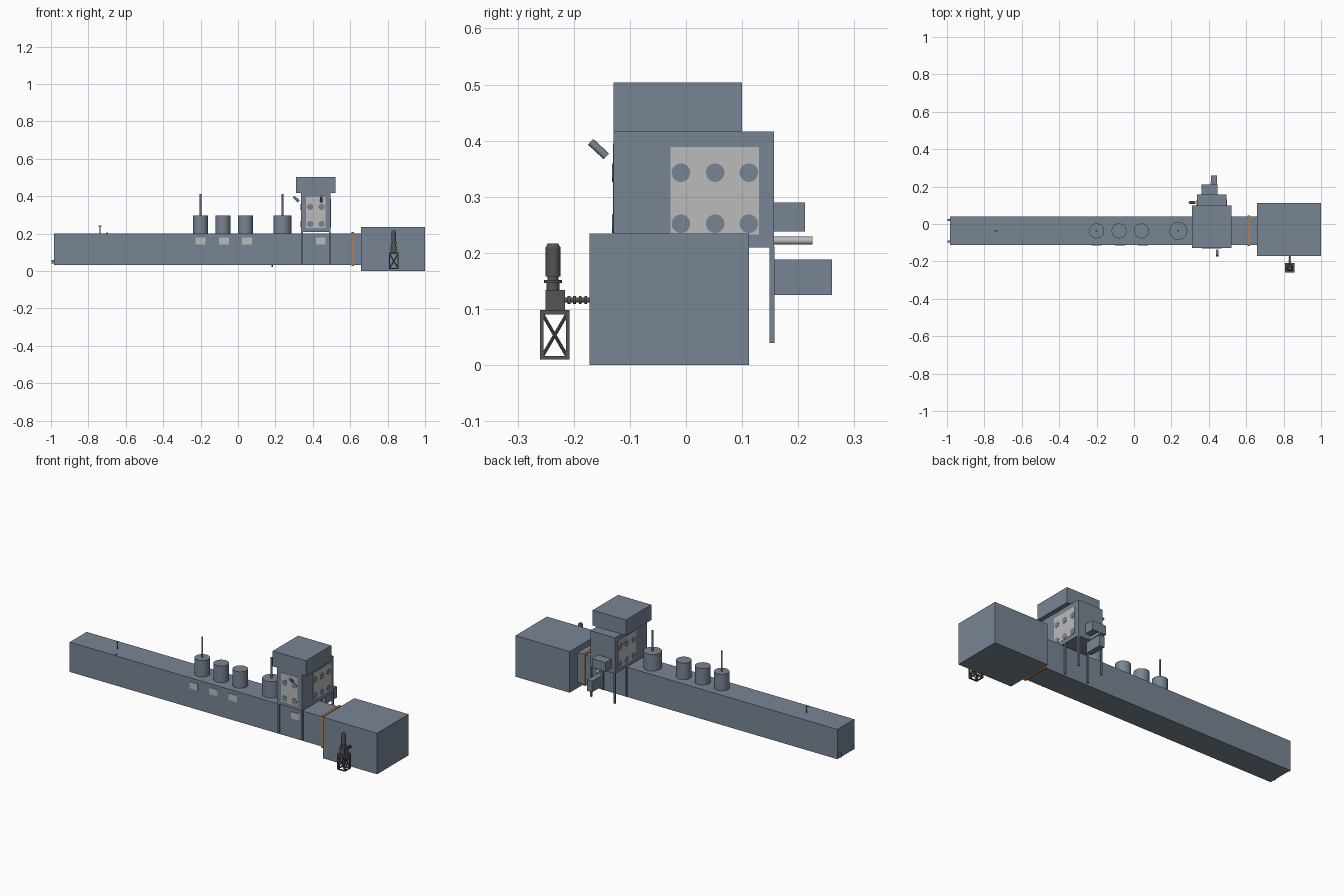
import bpy, math
from mathutils import Vector

if "Cube" in bpy.data.objects:
    bpy.data.objects.remove(bpy.data.objects["Cube"])


def material(name, r, g, b):
    m = bpy.data.materials.new(name)
    m.diffuse_color = (r, g, b, 1)
    m.use_nodes = True
    m.node_tree.nodes["Principled BSDF"].inputs["Base Color"].default_value = m.diffuse_color
    return m


SLATE = material("slate", 0.19, 0.235, 0.295)
PALE = material("pale_grey", 0.5, 0.5, 0.5)
DARK = material("dark_grey", 0.09, 0.09, 0.09)
ORANGE = material("orange", 0.45, 0.2, 0.07)


def box(name, x, y, z, mat=SLATE):
    """Box from three (min, max) ranges."""
    bpy.ops.mesh.primitive_cube_add(size=1, location=[(a + b) / 2 for a, b in (x, y, z)])
    o = bpy.context.object
    o.name = name
    o.scale = [b - a for a, b in (x, y, z)]
    bpy.ops.object.transform_apply(location=False, rotation=False, scale=True)
    o.data.materials.append(mat)
    return o


def rod(name, p, q, r, mat=SLATE, sides=32, r2=None):
    """Cylinder or cone between two points."""
    p, q = Vector(p), Vector(q)
    bpy.ops.mesh.primitive_cone_add(vertices=sides, radius1=r, radius2=r if r2 is None else r2,
                                    depth=(q - p).length, location=(p + q) / 2)
    o = bpy.context.object
    o.name = name
    o.rotation_euler = (q - p).to_track_quat('Z', 'Y').to_euler()
    o.data.materials.append(mat)
    if sides > 8:
        bpy.ops.object.shade_smooth_by_angle(angle=math.radians(40))
    return o


# Long tunnel, end chamber and joint collar
box("tunnel_body", (-0.985, 0.66), (-0.113, 0.04), (0.032, 0.202))
box("end_chamber", (0.657, 1.0), (-0.172, 0.112), (0.0, 0.235))
box("joint_collar", (0.606, 0.621), (-0.118, 0.045), (0.027, 0.208), ORANGE)

# Roof drums, two with stacks
for i, (x, r, stack) in enumerate([(-0.2, 0.04, True), (-0.08, 0.04, False),
                                   (0.04, 0.04, False), (0.237, 0.048, True)]):
    rod(f"roof_drum_{i}", (x, -0.037, 0.2), (x, -0.037, 0.296), r)
    if stack:
        rod(f"drum_stack_{i}", (x, -0.037, 0.29), (x, -0.037, 0.413), 0.005, sides=16)

# Inspection plates on the front of the tunnel
for i, x in enumerate([-0.2, -0.075, 0.048, 0.443]):
    box(f"inspection_plate_{i}", (x - 0.026, x + 0.026), (-0.116, -0.112), (0.142, 0.18), PALE)

# Tower, its cap and the support posts
box("tower", (0.338, 0.495), (-0.129, 0.157), (0.21, 0.416))
box("tower_cap", (0.31, 0.52), (-0.129, 0.1), (0.416, 0.504))
for i, x in enumerate([0.338, 0.486]):
    for j, y in enumerate([-0.124, 0.045, 0.149]):
        box(f"support_post_{i}_{j}", (x, x + 0.009), (y, y + 0.009), (0.039, 0.212))

# Panels with round ports: front, then left and right sides
box("front_panel", (0.364, 0.468), (-0.1305, -0.128), (0.23, 0.395), PALE)
for i, x in enumerate([0.386, 0.447]):
    for j, z in enumerate([0.252, 0.343]):
        rod(f"front_port_{i}_{j}", (x, -0.128, z), (x, -0.132, z), 0.0165)
for side, x, s in (("left", 0.338, -1), ("right", 0.495, 1)):
    box(f"{side}_panel", sorted((x - s * 0.001, x + s * 0.0015)), (-0.028, 0.13), (0.233, 0.389), PALE)
    for i, y in enumerate([-0.009, 0.052, 0.112]):
        for j, z in enumerate([0.252, 0.343]):
            rod(f"{side}_port_{i}_{j}", (x, y, z), (x + s * 0.003, y, z), 0.0165)

# Boxes and pipe behind the tower
box("rear_upper_box", (0.36, 0.447), (0.156, 0.212), (0.238, 0.29))
box("rear_lower_box", (0.411, 0.443), (0.158, 0.26), (0.125, 0.188))
rod("rear_pipe", (0.416, 0.155, 0.222), (0.416, 0.225, 0.222), 0.007, PALE, 16)

# Tilted lamps on the front and left of the tower
rod("front_lamp", (0.445, -0.142, 0.372), (0.445, -0.17, 0.398), 0.007, sides=16)
rod("left_lamp", (0.325, 0.115, 0.372), (0.297, 0.115, 0.398), 0.007, sides=16)

# Small probes and end fittings
rod("roof_probe", (-0.737, -0.037, 0.2), (-0.737, -0.037, 0.243), 0.003, sides=12)
box("roof_probe_arm", (-0.745, -0.731), (-0.04, -0.034), (0.238, 0.243))
rod("roof_nipple", (-0.7, -0.1, 0.2), (-0.7, -0.1, 0.207), 0.004, sides=12)
rod("floor_drain", (0.182, -0.037, 0.033), (0.182, -0.037, 0.022), 0.004, sides=12)
for i, y in enumerate([-0.093, 0.022]):
    box(f"end_fitting_{i}", (-0.998, -0.984), (y - 0.005, y + 0.005), (0.04, 0.06))

# Braced stand of the drive
CX, CY, H = 0.833, -0.234, 0.026
Z0, Z1 = 0.01, 0.098
box("stand_top", (CX - H, CX + H), (CY - H, CY + H), (Z1 - 0.008, Z1), DARK)
for k in range(4):
    a = k * math.pi / 2
    u, v = Vector((math.cos(a), math.sin(a), 0)), Vector((-math.sin(a), math.cos(a), 0))
    c, e = Vector((CX, CY, 0)), H - 0.003
    p, q = c + e * (u + v), c + e * (u - v)
    box(f"stand_leg_{k}", (p.x - 0.003, p.x + 0.003), (p.y - 0.003, p.y + 0.003), (Z0, Z1), DARK)
    xs, ys = sorted((p.x, q.x)), sorted((p.y, q.y))
    box(f"stand_rail_{k}", (xs[0] - 0.003, xs[1] + 0.003), (ys[0] - 0.003, ys[1] + 0.003),
        (Z0, Z0 + 0.006), DARK)
    lo, hi = Vector((0, 0, Z0 + 0.004)), Vector((0, 0, Z1 - 0.005))
    rod(f"stand_brace_a_{k}", p + lo, q + hi, 0.003, DARK, 8)
    rod(f"stand_brace_b_{k}", q + lo, p + hi, 0.003, DARK, 8)

# Gearbox and upright motor: stacked (z, radius) sections
box("gearbox", (CX - 0.017, CX + 0.017), (CY - 0.016, CY + 0.018), (0.098, 0.134), DARK)
MY = CY - 0.003
for i, (za, zb, r, r2) in enumerate([(0.134, 0.146, 0.012, 0.012), (0.146, 0.152, 0.016, 0.016),
                                     (0.152, 0.158, 0.01, 0.01), (0.158, 0.21, 0.013, 0.013),
                                     (0.21, 0.217, 0.013, 0.009)]):
    rod(f"motor_section_{i}", (CX, MY, za), (CX, MY, zb), r, DARK, 24, r2)

# Drive shaft with coupling rings into the end chamber
rod("drive_shaft", (CX, CY + 0.015, 0.116), (CX, -0.17, 0.116), 0.0045, DARK, 16)
for i in range(4):
    y = -0.211 + i * 0.01
    rod(f"shaft_coupling_{i}", (CX, y, 0.116), (CX, y + 0.005, 0.116), 0.0075, DARK, 16)
